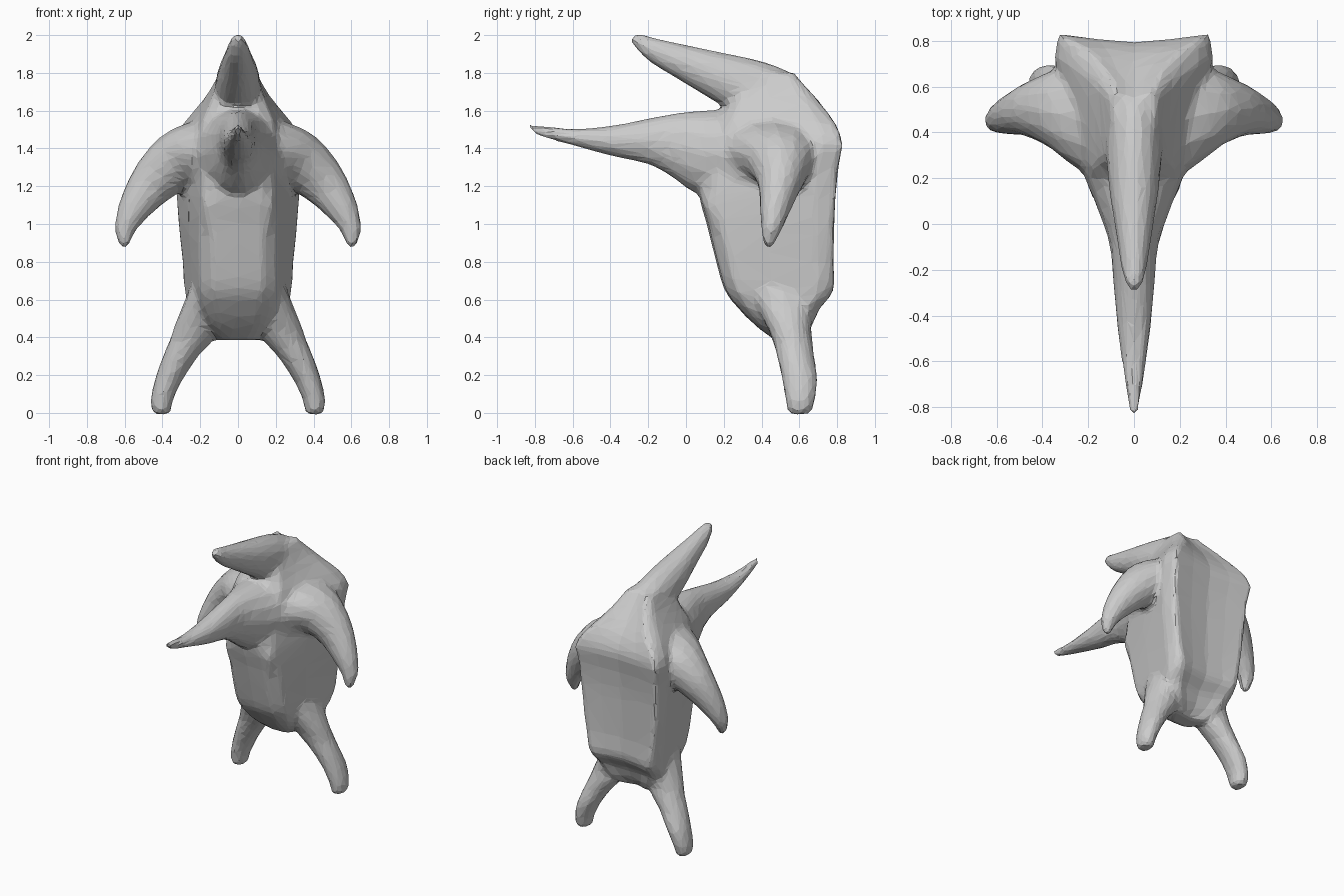
import bpy, bmesh, math
from mathutils import Vector

if "Cube" in bpy.data.objects:
    bpy.data.objects.remove(bpy.data.objects["Cube"])


def spline(rows, steps=3):
    """Catmull-Rom interpolation of rows of section parameters."""
    out = []
    for i in range(len(rows) - 1):
        a, b, c, d = (rows[min(max(k, 0), len(rows) - 1)] for k in range(i - 1, i + 3))
        for s in range(steps):
            t = s / steps
            out.append([0.5 * (2 * q + (r - p) * t + (2 * p - 5 * q + 4 * r - v) * t * t
                               + (3 * q - p - 3 * r + v) * t ** 3)
                        for p, q, r, v in zip(a, b, c, d)])
    return out + [list(rows[-1])]


def loft(name, rings):
    bm = bmesh.new()
    loops = [[bm.verts.new(p) for p in ring] for ring in rings]
    n = len(loops[0])
    for a, b in zip(loops, loops[1:]):
        for i in range(n):
            j = (i + 1) % n
            bm.faces.new((a[i], a[j], b[j], b[i]))
    bm.faces.new(loops[0])
    bm.faces.new(loops[-1])
    bmesh.ops.recalc_face_normals(bm, faces=bm.faces)
    me = bpy.data.meshes.new(name)
    bm.to_mesh(me)
    bm.free()
    ob = bpy.data.objects.new(name, me)
    bpy.context.collection.objects.link(ob)
    return ob


def oval(c, u, v, n=14):
    c, u, v = Vector(c), Vector(u), Vector(v)
    return [c + u * math.cos(2 * math.pi * k / n) + v * math.sin(2 * math.pi * k / n)
            for k in range(n)]


def torso_ring(z, yf, yb, w, wf, k):
    d = yb - yf
    half = [(wf * .65, yf + .015 * d), (wf, yf + .11 * d), ((w + wf) / 2, yf + .45 * d),
            (w, yb - .15 * d), (w * (k + 1) / 2, yb - .04 * d), (w * k, yb), (w * .45, yb - .022)]
    pts = [(0, yf)] + half + [(0, yb - .035)] + [(-x, y) for x, y in reversed(half)]
    return [(x, y, z) for x, y in pts]


parts = []

# Torso: z, front y, back y, back half width, front half width, back corner fraction
torso = [(.385, .47, .61, .12, .08, .7), (.46, .37, .67, .21, .14, .7),
         (.55, .28, .71, .265, .18, .72), (.65, .205, .785, .285, .20, .8),
         (.8, .16, .785, .295, .205, .9), (1.0, .11, .79, .315, .205, .94),
         (1.15, .07, .795, .325, .195, .94), (1.3, .08, .81, .335, .185, .94),
         (1.43, .12, .83, .345, .195, .94), (1.53, .16, .795, .29, .19, .92),
         (1.61, .21, .74, .225, .16, .8), (1.70, .25, .665, .155, .125, .75),
         (1.80, .3, .58, .10, .09, .7)]
parts.append(loft("torso", [torso_ring(*r) for r in spline(torso, 3)]))

# Upper horn: y, top z, bottom z, half width
horn = [(-.288, 1.99, 1.96, .02), (-.25, 2.01, 1.91, .04), (-.18, 1.99, 1.85, .058),
        (0, 1.95, 1.74, .086), (.17, 1.915, 1.635, .112), (.4, 1.865, 1.5, .128),
        (.55, 1.81, 1.4, .125)]
# Lower beak
beak = [(-.838, 1.535, 1.505, .014), (-.78, 1.525, 1.465, .028), (-.6, 1.505, 1.415, .054),
        (-.4, 1.52, 1.36, .08), (-.2, 1.56, 1.315, .095), (-.08, 1.585, 1.25, .11),
        (.04, 1.60, 1.165, .15), (.2, 1.61, 1.12, .215), (.33, 1.605, 1.1, .285),
        (.45, 1.6, 1.1, .31)]
for name, rows in (("upper_horn", horn), ("lower_beak", beak)):
    parts.append(loft(name, [oval((0, y, (t + b) / 2), (w, 0, 0), (0, 0, (t - b) / 2))
                             for y, t, b, w in spline(rows)]))

# Arms: x, z, radius across, y, y radius, sweep angle
arm = [(.16, 1.37, .19, .47, .29, 15), (.26, 1.345, .18, .485, .23, 28),
       (.35, 1.31, .155, .50, .17, 38), (.455, 1.215, .125, .50, .12, 48),
       (.545, 1.09, .09, .475, .085, 58), (.597, .98, .058, .455, .058, 74),
       (.602, .91, .036, .44, .036, 90), (.60, .872, .016, .44, .016, 95)]
# Legs: z, x, y, x radius, y radius
leg = [(.70, .14, .5, .10, .18), (.60, .16, .52, .12, .165), (.46, .212, .545, .127, .12),
       (.38, .25, .565, .115, .107), (.30, .303, .58, .095, .10), (.18, .365, .603, .075, .096),
       (.07, .403, .605, .061, .08), (.02, .405, .603, .054, .069), (-.008, .405, .6, .04, .05)]
# Small chest ridges
ridge = [(1.19, .13, .16, .055, .05), (1.1, .14, .15, .055, .055), (.95, .15, .18, .03, .03)]
for side, s in (("right", 1), ("left", -1)):
    rings = []
    for x, z, r, y, ry, a in spline(arm):
        a = math.radians(a)
        rings.append(oval((s * x, y, z), (s * r * math.sin(a), 0, r * math.cos(a)), (0, ry, 0)))
    parts.append(loft(side + "_arm", rings))
    for name, rows in (("_leg", leg), ("_chest_ridge", ridge)):
        parts.append(loft(side + name, [oval((s * x, y, z), (rx, 0, 0), (0, ry, 0))
                                        for z, x, y, rx, ry in spline(rows)]))

# Fuse the parts into one faceted skin
bpy.ops.object.select_all(action='DESELECT')
for ob in parts:
    ob.select_set(True)
bpy.context.view_layer.objects.active = parts[0]
bpy.ops.object.join()
body = bpy.context.object
body.name = "creature_body"
m = body.modifiers.new("fuse", 'REMESH')
m.mode = 'VOXEL'
m.voxel_size = .018
m = body.modifiers.new("soften", 'SMOOTH')
m.factor = .5
m.iterations = 7
m = body.modifiers.new("facets", 'DECIMATE')
m.ratio = .08
